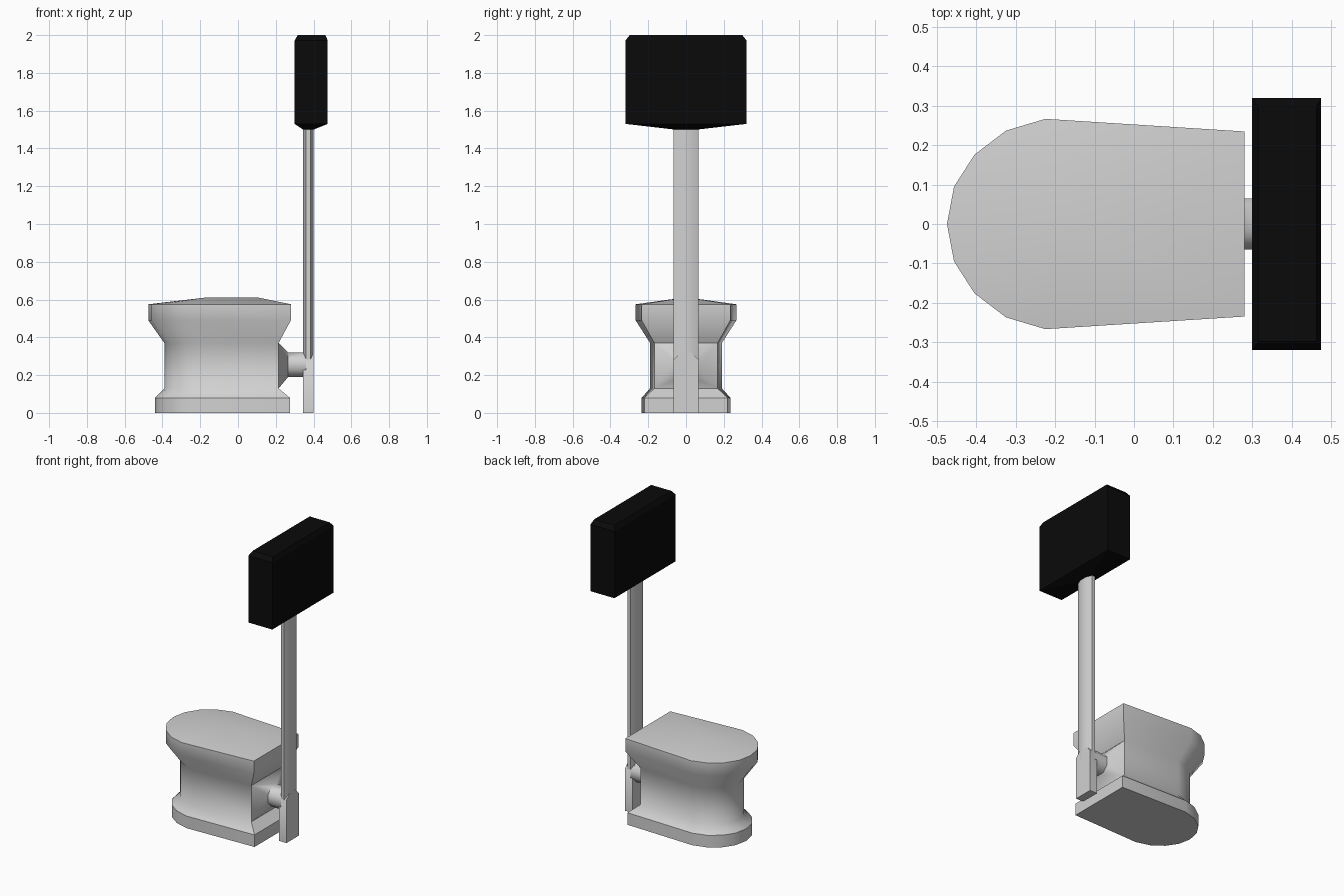
import bpy, bmesh, math

if "Cube" in bpy.data.objects:
    bpy.data.objects.remove(bpy.data.objects["Cube"])


def material(name, v):
    m = bpy.data.materials.new(name)
    m.diffuse_color = (v, v, v, 1)
    m.use_nodes = True
    m.node_tree.nodes["Principled BSDF"].inputs["Base Color"].default_value = m.diffuse_color
    return m


GREY = material("light grey", 0.64)
BLACK = material("black", 0.003)


def finish(name, bm, mat, angle=None, sharp_z=None):
    bmesh.ops.recalc_face_normals(bm, faces=bm.faces)
    me = bpy.data.meshes.new(name)
    bm.to_mesh(me)
    bm.free()
    me.materials.append(mat)
    ob = bpy.data.objects.new(name, me)
    bpy.context.collection.objects.link(ob)
    if angle:
        bpy.ops.object.select_all(action='DESELECT')
        ob.select_set(True)
        bpy.context.view_layer.objects.active = ob
        bpy.ops.object.shade_smooth_by_angle(angle=math.radians(angle))
        if sharp_z is not None:
            for e in me.edges:
                if all(abs(me.vertices[i].co.z - sharp_z) < 1e-4 for i in e.vertices):
                    e.use_edge_sharp = True
    return ob


def loft(bm, rings, caps=True, skip=()):
    """Join rings of equal length; skip holds (ring, side) gaps."""
    vs = [[bm.verts.new(p) for p in r] for r in rings]
    n = len(vs[0])
    for k in range(len(vs) - 1):
        for i in range(n):
            if (k, i) not in skip:
                j = (i + 1) % n
                bm.faces.new((vs[k][i], vs[k][j], vs[k + 1][j], vs[k + 1][i]))
    if caps:
        bm.faces.new(vs[0])
        bm.faces.new(vs[-1])
    return vs


# Bowl outline: flat back, rounded front
ARC = [(0, 1), (0.4, 0.888), (0.72, 0.66), (0.928, 0.356), (1, 0)]


def outline(z, front, mid, back, w_mid, w_back):
    half = [(back, w_back)] + [(mid + (front - mid) * a, w_mid * b) for a, b in ARC]
    return [(x, -y, z) for x, y in half] + [(x, y, z) for x, y in half[-2::-1]]


def octagon(ry, rz):
    c = 0.4142
    return [(y * ry, z * rz) for y, z in
            ((c, 1), (1, c), (1, -c), (c, -1), (-c, -1), (-1, -c), (-1, c), (-c, 1))]


# Bowl with closed lid and outlet pipe
bm = bmesh.new()
rings = [outline(0, -0.44, -0.21, 0.275, 0.235, 0.22),
         outline(0.08, -0.44, -0.21, 0.275, 0.235, 0.22),
         outline(0.13, -0.39, -0.19, 0.215, 0.19, 0.168),
         outline(0.37, -0.39, -0.19, 0.215, 0.19, 0.168),
         outline(0.49, -0.475, -0.225, 0.28, 0.267, 0.235),
         outline(0.575, -0.475, -0.225, 0.28, 0.267, 0.235)]
vs = loft(bm, rings, caps=False, skip={(2, 10)})
bm.faces.new(vs[0])
# lid ridge
a, b = bm.verts.new((-0.16, 0, 0.612)), bm.verts.new((0.1, 0, 0.612))
t = vs[-1]
for i in range(1, 9):
    bm.faces.new((t[i], t[i + 1], a))
bm.faces.new((t[0], t[1], a, b))
bm.faces.new((t[9], t[10], b, a))
bm.faces.new((t[10], t[0], b))
# funnel from the open back panel into the pipe
pipe = loft(bm, [[(x, y, z + 0.255) for y, z in octagon(0.065, 0.065)] for x in (0.265, 0.36)],
            caps=False)
o = pipe[0]
corner = [vs[3][10], vs[2][10], vs[2][0], vs[3][0]]
for k in range(4):
    bm.faces.new((corner[k], o[2 * k], o[2 * k + 1]))
    bm.faces.new((corner[k], o[2 * k + 1], o[(2 * k + 2) % 8], corner[(k + 1) % 4]))
finish("bowl", bm, GREY, 50, 0.08)

# Arched pipe foot
bm = bmesh.new()
arch = [(-0.065, 0), (-0.065, 0.282), (-0.027, 0.32), (0.027, 0.32), (0.065, 0.282), (0.065, 0)]
loft(bm, [[(x, y, z) for y, z in arch] for x in (0.345, 0.4)])
finish("pipe_foot", bm, GREY, 50)

# Tall flush pipe
bm = bmesh.new()
loft(bm, [[(0.3725 + x, y, z) for x, y in octagon(0.0275, 0.065)] for z in (0.25, 1.505)])
finish("flush_pipe", bm, GREY, 50)

# High cistern with tapered bottom and bevelled top
bm = bmesh.new()
loft(bm, [[(x0, -y, z), (x1, -y, z), (x1, y, z), (x0, y, z)] for z, x0, x1, y in
          ((1.5, 0.345, 0.4, 0.06), (1.53, 0.3, 0.475, 0.32),
           (1.972, 0.3, 0.475, 0.32), (2.0, 0.316, 0.463, 0.298))])
finish("cistern", bm, BLACK)
